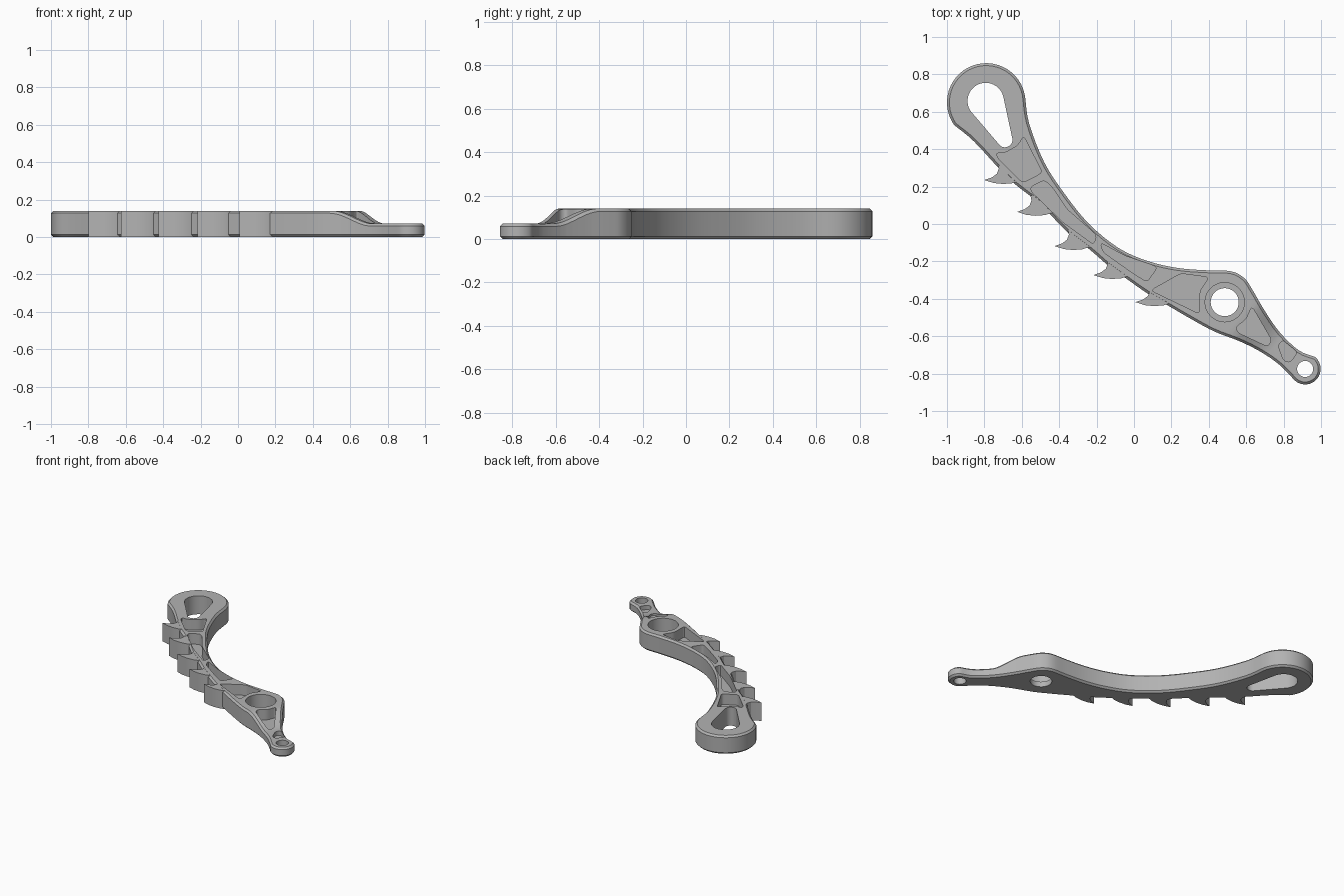
import bpy, bmesh, math
from mathutils import Vector

if "Cube" in bpy.data.objects:
    bpy.data.objects.remove(bpy.data.objects["Cube"])

THICK, TIP_DROP, EDGE = 0.14, 0.068, 0.013
HEAD, HUB, TIP = Vector((-0.79, 0.65)), Vector((0.485, -0.418)), Vector((0.915, -0.775))

# Single metal finish
metal = bpy.data.materials.new("grey_metal")
metal.use_nodes = True
metal.diffuse_color = (0.45, 0.45, 0.45, 1)
metal.node_tree.nodes["Principled BSDF"].inputs["Base Color"].default_value = metal.diffuse_color


def arc(centre, radius, start, end, count):
    """Points along an arc, angles in degrees."""
    angles = [math.radians(start + (end - start) * i / count) for i in range(count + 1)]
    return [centre + radius * Vector((math.cos(a), math.sin(a))) for a in angles]


def circle(centre, radius, count=40):
    return arc(centre, radius, 0, 360, count)[:-1]


def points(*pairs):
    return [Vector(p) for p in pairs]


def spline(before, mids, after, steps=4):
    """Smooth curve through mids, joining two arcs."""
    pts = before[-2:] + mids + after[:2]
    out = []
    for a, b, c, d in zip(pts, pts[1:], pts[2:], pts[3:]):
        for i in range(steps):
            t = i / steps
            out.append(0.5 * (2 * b + (c - a) * t + (2 * a - 5 * b + 4 * c - d) * t * t
                              + (3 * b - a - 3 * c + d) * t ** 3))
    return out[1:]


def rounded(corners, radius=0.022, steps=4):
    """Round every corner of a polygon."""
    out = []
    for i, p in enumerate(corners):
        ends = []
        for q in (corners[i - 1], corners[(i + 1) % len(corners)]):
            ends.append(p + (q - p).normalized() * min(radius, 0.4 * (q - p).length))
        for k in range(steps + 1):
            t = k / steps
            out.append(ends[0] * (1 - t) ** 2 + p * 2 * t * (1 - t) + ends[1] * t * t)
    return out


def inset(loop, amount):
    """Move a clockwise loop inward."""
    out = []
    for i, p in enumerate(loop):
        d = (loop[(i + 1) % len(loop)] - loop[i - 1]).normalized()
        out.append(p + amount * Vector((d.y, -d.x)))
    return out


def stack(bm, layers):
    """Solid from loops of equal length at rising heights."""
    rings = [[bm.verts.new((p.x, p.y, z)) for p in loop] for loop, z in layers]
    for low, high in zip(rings, rings[1:]):
        for i in range(len(low)):
            j = (i + 1) % len(low)
            bm.faces.new((low[i], low[j], high[j], high[i]))
    bm.faces.new(rings[0])
    bm.faces.new(rings[-1])


def finish(bm, name):
    bmesh.ops.recalc_face_normals(bm, faces=bm.faces[:])
    mesh = bpy.data.meshes.new(name)
    bm.to_mesh(mesh)
    bm.free()
    mesh.materials.append(metal)
    obj = bpy.data.objects.new(name, mesh)
    bpy.context.collection.objects.link(obj)
    return obj


def solids(name, shapes):
    bm = bmesh.new()
    for loop, low, high in shapes:
        stack(bm, [(loop, low), (loop, high)])
    return finish(bm, name)


def combine(target, tool, operation):
    """Apply a boolean and discard the tool."""
    tool.hide_render = True
    mod = target.modifiers.new(tool.name, "BOOLEAN")
    mod.operation, mod.solver, mod.object = operation, "EXACT", tool
    bpy.context.view_layer.objects.active = target
    bpy.ops.object.modifier_apply(modifier=mod.name)
    bpy.data.objects.remove(tool)


# Plan outline of the arm: head arc, back edge, tip arc, toothed edge
head_arc = arc(HEAD, 0.21, 215, 5, 28)
tip_arc = arc(TIP, 0.083, 50, -130, 16)
back_edge = points((-0.56, 0.535), (-0.48, 0.33), (-0.37, 0.16), (-0.24, 0), (-0.08, -0.13),
                   (0.08, -0.2), (0.24, -0.236), (0.4, -0.248), (0.52, -0.253), (0.59, -0.29),
                   (0.635, -0.355), (0.7, -0.466), (0.78, -0.58), (0.88, -0.675))
tooth_edge = points((0.78, -0.755), (0.68, -0.685), (0.565, -0.627), (0.43, -0.575),
                    (0.3, -0.505), (0.18, -0.435), (0.07, -0.37), (-0.03, -0.3),
                    (-0.14, -0.22), (-0.235, -0.138), (-0.36, -0.04), (-0.506, 0.11),
                    (-0.667, 0.24), (-0.854, 0.44))
outline = (head_arc + spline(head_arc, back_edge, tip_arc)
           + tip_arc + spline(tip_arc, tooth_edge, head_arc))

# Arm with chamfered edges
bm = bmesh.new()
inner = inset(outline, EDGE)
stack(bm, [(inner, 0), (outline, EDGE), (outline, THICK - EDGE), (inner, THICK)])
bmesh.ops.recalc_face_normals(bm, faces=bm.faces[:])

# Ramp down to the thin tip
axis = (TIP - HUB).normalized()
RAMP_START, RAMP_LENGTH, CUTS = 0.12, 0.23, 12
for i in range(CUTS + 1):
    spot = HUB + axis * (RAMP_START + RAMP_LENGTH * i / CUTS)
    bmesh.ops.bisect_plane(bm, geom=bm.verts[:] + bm.edges[:] + bm.faces[:],
                           plane_co=spot.to_3d(), plane_no=axis.to_3d())
for v in bm.verts:
    if v.co.z > THICK / 2 + EDGE:
        t = ((v.co.xy - HUB).dot(axis) - RAMP_START) / RAMP_LENGTH
        t = min(max(t, 0), 1)
        v.co.z -= TIP_DROP * t * t * (3 - 2 * t)
arm = finish(bm, "lever_arm")

# Row of hooked teeth
hook = points((0, 0), (0.05, -0.016), (0.1, -0.021), (0.15, -0.017), (0.2, 0),
              (0.19, 0.03), (0.1, 0.1), (0.072, 0.085), (0.077, 0.06), (0.066, 0.033), (0.04, 0.014))
tooth_tips = points((-0.8, 0.235), (-0.625, 0.065), (-0.425, -0.118), (-0.217, -0.273), (0.008, -0.418))
combine(arm, solids("teeth", [([tip + p for p in hook], 0.0005, THICK - 0.0005)
                              for tip in tooth_tips]), "UNION")

# Weight-saving pockets and the hub counterbore
FLOOR, TOP = 0.06, 0.3
pockets = [
    (points((-0.59, 0.47), (-0.49, 0.275), (-0.595, 0.22), (-0.73, 0.355),
            (-0.735, 0.38), (-0.69, 0.38), (-0.62, 0.42)), FLOOR),
    (points((-0.55, 0.2), (-0.48, 0.235), (-0.44, 0.2), (-0.36, 0.08), (-0.2, -0.06),
            (-0.215, -0.11), (-0.38, 0.01), (-0.55, 0.175)), FLOOR),
    (points((-0.18, -0.1), (-0.05, -0.17), (0.125, -0.23), (0.07, -0.31),
            (-0.01, -0.26), (-0.165, -0.15)), FLOOR),
    (points((0.25, -0.265), (0.4, -0.285), (0.35, -0.36), (0.35, -0.48), (0.09, -0.355)), FLOOR),
    (points((0.63, -0.44), (0.735, -0.62), (0.715, -0.655), (0.555, -0.58),
            (0.545, -0.55), (0.6, -0.51)), FLOOR),
    (points((0.795, -0.62), (0.875, -0.685), (0.835, -0.74), (0.8, -0.73), (0.77, -0.65)), 0.04),
]
cuts = [(rounded(loop), floor, TOP) for loop, floor in pockets]
cuts.append((circle(HUB, 0.105), 0.04, TOP))
combine(arm, solids("pocket_cutter", cuts), "DIFFERENCE")

# Through holes: teardrop grip, hub bore and tip pin
grip = (arc(HEAD + Vector((-0.003, 0.008)), 0.097, 215, 12, 24)
        + arc(Vector((-0.69, 0.45)), 0.04, 12, -145, 12))
holes = [(grip, -TOP, TOP), (circle(HUB, 0.075), -TOP, TOP), (circle(TIP, 0.043, 28), -TOP, TOP)]
combine(arm, solids("hole_cutter", holes), "DIFFERENCE")

# Smooth curved walls, keep crisp edges
bpy.ops.object.select_all(action="DESELECT")
arm.select_set(True)
bpy.context.view_layer.objects.active = arm
bpy.ops.object.shade_smooth_by_angle(angle=math.radians(30))
